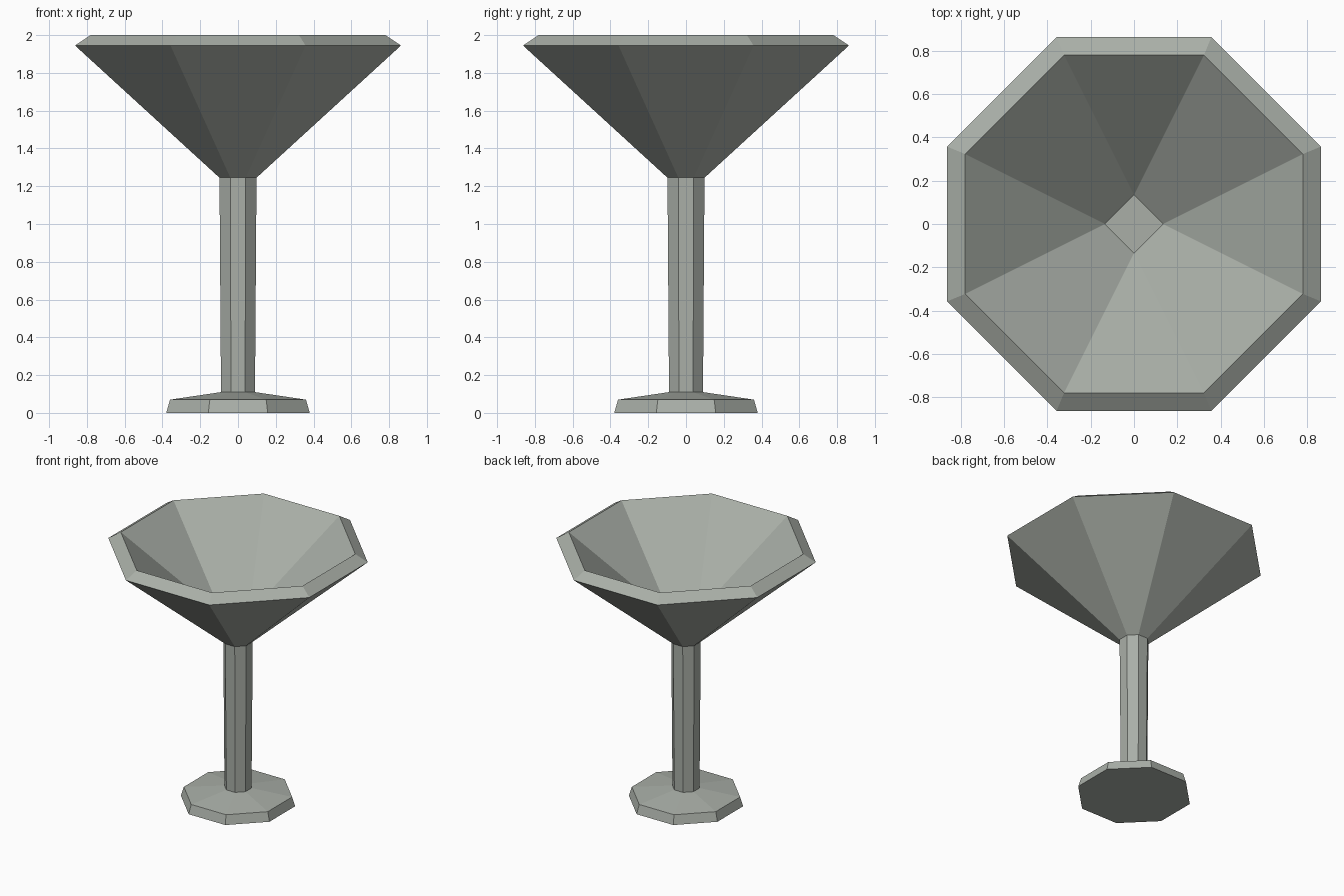
import bpy, bmesh, math

if "Cube" in bpy.data.objects:
    bpy.data.objects.remove(bpy.data.objects["Cube"])

SIDES = 8
glass = bpy.data.materials.new("grey_green")
glass.diffuse_color = (0.40, 0.43, 0.39, 1)
glass.use_nodes = True
glass.node_tree.nodes["Principled BSDF"].inputs["Base Color"].default_value = glass.diffuse_color


def ring(bm, apothem, z):
    """Octagon with flats facing x and y; apothem = centre to flat."""
    r = apothem / math.cos(math.pi / SIDES)
    return [bm.verts.new((r * math.cos((i + 0.5) * math.tau / SIDES),
                          r * math.sin((i + 0.5) * math.tau / SIDES), z))
            for i in range(SIDES)]


def loft(bm, profile):
    """Skin octagon rings along an (apothem, z) profile."""
    rings = [ring(bm, a, z) for a, z in profile]
    for lo, hi in zip(rings, rings[1:]):
        for i in range(SIDES):
            j = (i + 1) % SIDES
            bm.faces.new((lo[i], lo[j], hi[j], hi[i]))
    return rings


def finish(bm, name):
    mesh = bpy.data.meshes.new(name)
    bm.to_mesh(mesh)
    bm.free()
    mesh.materials.append(glass)
    bpy.context.collection.objects.link(bpy.data.objects.new(name, mesh))


# Foot: flat underside, bevelled edge, shallow cone up to the stem
bm = bmesh.new()
rings = loft(bm, [(0.38, 0), (0.36, 0.07), (0.09, 0.11)])
bm.faces.new(rings[0][::-1])
finish(bm, "foot")

# Stem: slightly wider at the top
bm = bmesh.new()
loft(bm, [(0.09, 0.11), (0.098, 1.245)])
finish(bm, "stem")

# Bowl: outer cone and sloped rim
bm = bmesh.new()
rim = loft(bm, [(0.098, 1.245), (0.863, 1.945), (0.78, 2.0)])[-1]

# Bowl inside: walls run down to a small diamond floor
floor = [bm.verts.new((0.134 * math.cos(k * math.pi / 2),
                       0.134 * math.sin(k * math.pi / 2), 1.40))
         for k in range(4)]
for k in range(4):
    a, b, c = rim[2 * k - 1], rim[2 * k], rim[2 * k + 1]
    bm.faces.new((a, b, floor[k]))
    bm.faces.new((b, c, floor[(k + 1) % 4], floor[k]))
bm.faces.new(floor)
finish(bm, "bowl")
